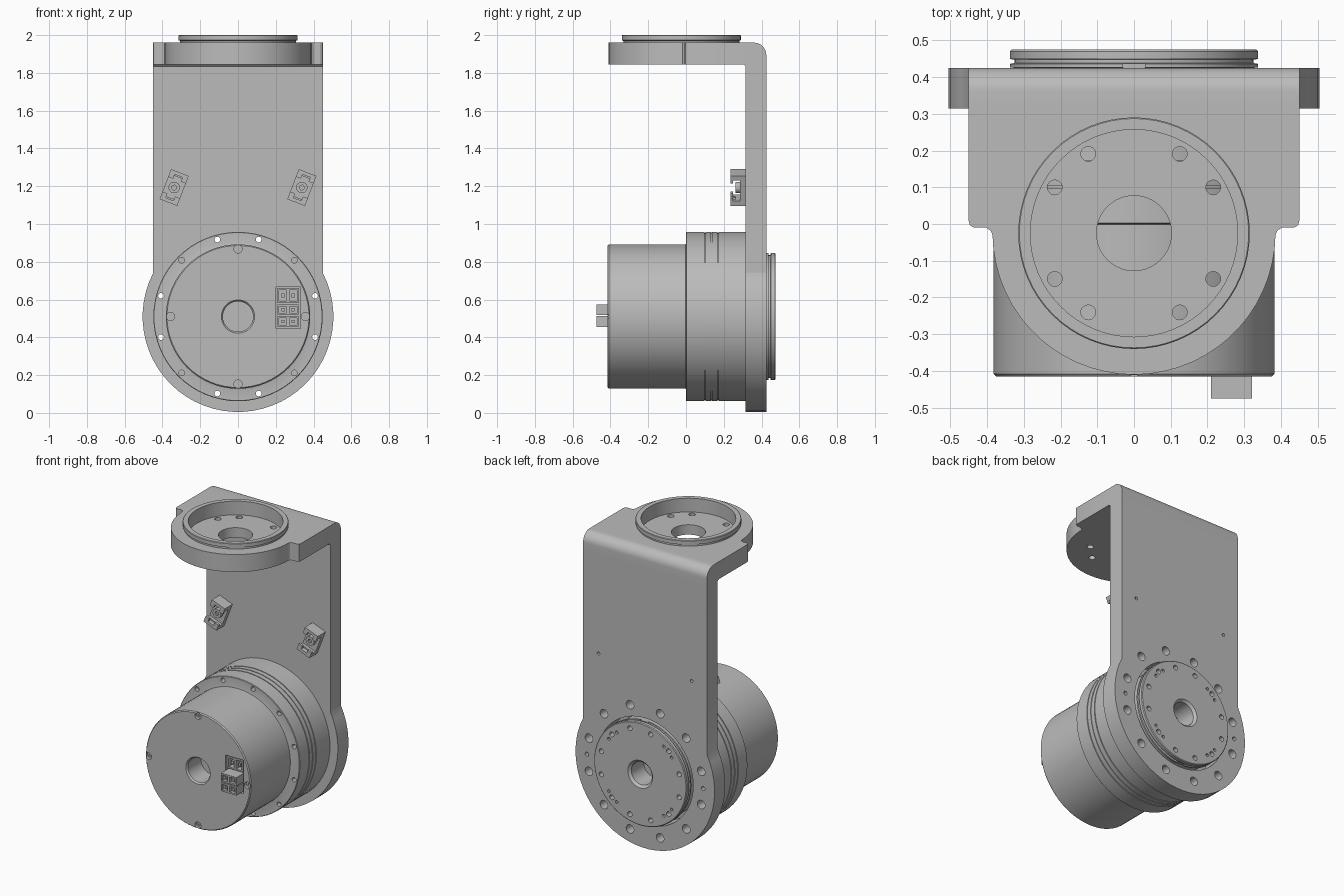
import bpy, bmesh
from math import sin, cos, radians, pi
from mathutils import Matrix, Vector

if "Cube" in bpy.data.objects:
    bpy.data.objects.remove(bpy.data.objects["Cube"])

grey = bpy.data.materials.new("machined grey")
grey.use_nodes = True
COLOUR = (0.5, 0.5, 0.5, 1)
grey.diffuse_color = COLOUR
grey.node_tree.nodes["Principled BSDF"].inputs["Base Color"].default_value = COLOUR

HUB = 0.51       # height of the joint axis
TOP_Y = -0.025   # y of the upper mounting ring
# Axis frames: local z becomes the joint axis (y) or the vertical axis
ALONG_Y = Matrix.Translation((0, 0, HUB)) @ Matrix.Rotation(-pi / 2, 4, 'X')
ALONG_Z = Matrix.Translation((0, TOP_Y, 0))


def finish(name, bm):
    bmesh.ops.recalc_face_normals(bm, faces=bm.faces)
    mesh = bpy.data.meshes.new(name)
    bm.to_mesh(mesh)
    bm.free()
    mesh.materials.append(grey)
    obj = bpy.data.objects.new(name, mesh)
    bpy.context.collection.objects.link(obj)
    return obj


def lathe(name, profile, frame, steps=64):
    """Revolve (radius, height) points, closed by the axis at both ends."""
    bm = bmesh.new()
    verts = [bm.verts.new((r, 0, h)) for r, h in profile]
    edges = [bm.edges.new(pair) for pair in zip(verts, verts[1:])]
    bmesh.ops.spin(bm, geom=verts + edges, cent=(0, 0, 0), axis=(0, 0, 1),
                   angle=2 * pi, steps=steps, use_duplicate=False)
    bmesh.ops.remove_doubles(bm, verts=bm.verts, dist=1e-5)
    bm.transform(frame)
    return finish(name, bm)


def prism(name, outline, start, depth):
    """Extrude an outline of 3D points by a depth vector."""
    bm = bmesh.new()
    face = bm.faces.new([bm.verts.new(Vector(p) + Vector(start)) for p in outline])
    new = bmesh.ops.extrude_face_region(bm, geom=[face])["geom"]
    bmesh.ops.translate(bm, vec=depth, verts=[v for v in new if isinstance(v, bmesh.types.BMVert)])
    return finish(name, bm)


def boxes(name, ranges, frame=Matrix()):
    """Boxes given as (x0, x1, y0, y1, z0, z1)."""
    bm = bmesh.new()
    for x0, x1, y0, y1, z0, z1 in ranges:
        place = Matrix.Translation(((x0 + x1) / 2, (y0 + y1) / 2, (z0 + z1) / 2))
        bmesh.ops.create_cube(bm, size=1, matrix=frame @ place @ Matrix.Diagonal((x1 - x0, y1 - y0, z1 - z0, 1)))
    return finish(name, bm)


def pins(name, frame, spots, r, h0, h1, steps=20):
    """Cylinders at local (x, y) spots from height h0 to h1."""
    bm = bmesh.new()
    for x, y in spots:
        bmesh.ops.create_cone(bm, cap_ends=True, segments=steps, radius1=r, radius2=r, depth=h1 - h0,
                              matrix=frame @ Matrix.Translation((x, y, (h0 + h1) / 2)))
    return finish(name, bm)


def ring(radius, angles):
    return [(radius * cos(radians(a)), radius * sin(radians(a))) for a in angles]


def combine(obj, tool, operation='DIFFERENCE'):
    mod = obj.modifiers.new("cut", 'BOOLEAN')
    mod.operation, mod.solver, mod.object = operation, 'EXACT', tool
    graph = bpy.context.evaluated_depsgraph_get()
    mesh = bpy.data.meshes.new_from_object(obj.evaluated_get(graph))
    obj.modifiers.clear()
    obj.data = mesh
    bpy.data.objects.remove(tool)


BOLTS = range(15, 375, 30)
THROUGH = [a for a in BOLTS if a % 90 != 45]

# Bracket: upright plate with round foot
foot = [(x, 0, z) for x, z in ring(0.505, range(153, 388, 6))]
plate = [(-0.45, 0, 1.4), *foot, (0.45, 0, 0.234), (0.45, 0, 1.4)]
plate[0], plate[-1] = (-0.45, 0, 1.335), (0.45, 0, 1.335)
bracket = prism("bracket", plate, (0, 0.315, HUB), (0, 0.11, 0))

# Bracket: rounded corner
bend = [(0, 0.36 + y, 1.895 + z) for y, z in ring(0.065, range(0, 91, 10))]
corner = [(0, 0.305, 1.845), (0, 0.315, 1.835), (0, 0.425, 1.835), *bend, (0, 0.305, 1.96)]
combine(bracket, prism("corner", corner, (-0.45, 0, 0), (0.9, 0, 0)), 'UNION')

# Bracket: shelf with round nose
side = [(0.385, -0.03), (0.39, -0.018), (0.402, -0.01), (0.435, -0.01), (0.447, -0.003), (0.45, 0.01), (0.45, 0.32)]
nose = [(x, y + TOP_Y, 0) for x, y in ring(0.385, range(186, 355, 6))]
shelf = [(-x, y, 0) for x, y in reversed(side)] + nose + [(x, y, 0) for x, y in side]
combine(bracket, prism("shelf", shelf, (0, 0, 1.845), (0, 0, 0.115)), 'UNION')

# Bracket: upper mounting ring, recess and holes
rim = [(0, 1.93), (0.307, 1.93), (0.307, 1.97), (0.315, 1.973), (0.315, 1.997), (0.312, 2), (0, 2)]
combine(bracket, lathe("rim", rim, ALONG_Z), 'UNION')
combine(bracket, pins("recess", ALONG_Z, [(0, 0)], 0.282, 1.91, 2.1, 64))
combine(bracket, pins("shelf_bore", ALONG_Z, [(0, 0)], 0.102, 1.7, 2.1, 40))
shelf_angles = [a for a in range(0, 360, 30) if a % 90]
combine(bracket, pins("shelf_holes", ALONG_Z, ring(0.249, shelf_angles), 0.02, 1.7, 2.1))

# Bracket: rotor opening, bolt holes and clip screw holes
combine(bracket, pins("opening", ALONG_Y, [(0, 0)], 0.35, 0.2, 0.5, 64))
combine(bracket, pins("counterbores", ALONG_Y, ring(0.422, BOLTS), 0.028, 0.36, 0.5))
combine(bracket, pins("bolt_holes", ALONG_Y, ring(0.422, THROUGH), 0.015, 0.2, 0.5))
combine(bracket, pins("dowel_holes", ALONG_Y, ring(0.422, (0, 180)), 0.013, 0.38, 0.5))
combine(bracket, pins("clip_holes", ALONG_Y, [(s * 0.338, HUB - 1.193) for s in (-1, 1)], 0.01, 0.38, 0.5))

# Motor housing: body, flange and seam grooves
housing_profile = [(0, -0.27), (0.08, -0.27), (0.08, -0.405), (0.088, -0.415), (0.376, -0.415), (0.382, -0.408),
                   (0.382, -0.002), (0.39, 0), (0.445, 0), (0.448, 0.003)]
for y, deep in ((0.1, 0.006), (0.135, 0.004), (0.17, 0.006)):
    housing_profile += [(0.448, y - 0.003), (0.448 - deep, y - 0.003), (0.448 - deep, y + 0.003), (0.448, y + 0.003)]
housing_profile += [(0.448, 0.315), (0, 0.315)]
housing = lathe("motor_housing", housing_profile, ALONG_Y)
combine(housing, pins("flange_holes", ALONG_Y, ring(0.422, THROUGH), 0.015, -0.1, 0.5))
combine(housing, pins("blind_holes", ALONG_Y, ring(0.422, range(45, 405, 90)), 0.015, -0.1, 0.03))
combine(housing, pins("screw_seats", ALONG_Y, ring(0.358, range(0, 360, 90)), 0.022, -0.5, -0.395))
combine(housing, boxes("socket_pocket", [(0.2, 0.33, -0.5, -0.36, 0.448, 0.667)]))
screws = pins("cover_screws", ALONG_Y, ring(0.358, range(0, 360, 90)), 0.017, -0.4, -0.405 + 0.02)
combine(screws, pins("screw_drives", ALONG_Y, ring(0.358, range(0, 360, 90)), 0.008, -0.5, -0.394, 6))

# Output rotor on the back
rotor_profile = [(0, 0.33), (0.075, 0.33), (0.075, 0.46), (0.09, 0.475), (0.332, 0.475), (0.337, 0.47), (0.337, 0.449),
                 (0.325, 0.447), (0.325, 0.438), (0.337, 0.436), (0.337, 0.426), (0.325, 0.425), (0.325, 0.31), (0, 0.31)]
rotor = lathe("output_rotor", rotor_profile, ALONG_Y)
combine(rotor, pins("rotor_holes", ALONG_Y, ring(0.292, BOLTS), 0.016, 0.44, 0.6))
small = [a + d for a in range(45, 405, 90) for d in (-8, 8)]
combine(rotor, pins("rotor_small_holes", ALONG_Y, ring(0.285, small), 0.01, 0.45, 0.6, 12))
combine(rotor, boxes("rim_notches", [(-0.03, 0.03, 0.42, 0.437, HUB + s * 0.335 - 0.015, HUB + s * 0.335 + 0.015)
                                     for s in (-1, 1)]))

# Cable connectors: two plugs stacked below an empty socket
columns = ((0.218, 0.258), (0.272, 0.312))
plugs = boxes("cable_plugs", [(0.209, 0.321, -0.475, -0.355, z, z + 0.056) for z in (0.456, 0.518)])
combine(plugs, boxes("plug_cells", [(a, b, -0.5, -0.455, z + 0.01, z + 0.046)
                                    for a, b in columns for z in (0.456, 0.518)]))
boxes("plug_contacts", [(a + 0.012, b - 0.012, -0.465, -0.45, z + 0.02, z + 0.036)
                        for a, b in columns for z in (0.456, 0.518)])
socket = boxes("cable_socket", [(0.207, 0.323, -0.408, -0.355, 0.582, 0.661)])
combine(socket, boxes("socket_cells", [(a, b, -0.5, -0.37, 0.592, 0.651) for a, b in columns]))
boxes("socket_contacts", [(a + 0.012, b - 0.012, -0.4, -0.365, 0.612, 0.632) for a, b in columns])

# Cable clips on the upright: base, hooked ends and screw boss
for label, s in (("left", 1), ("right", -1)):
    frame = Matrix.Translation((s * 0.338, 0, 1.193)) @ Matrix.Rotation(radians(21), 4, 'Y')
    clip = boxes(label + "_cable_clip", [(-0.05, 0.05, 0.285, 0.316, -0.085, 0.085)], frame)
    for e in (-1, 1):
        low, high = sorted((e * 0.058, e * 0.085))
        combine(clip, boxes("wall", [(-0.05, 0.05, 0.235, 0.3, low, high)], frame), 'UNION')
        low, high = sorted((e * 0.042, e * 0.07))
        combine(clip, boxes("lip", [(-0.05, 0.05, 0.235, 0.25, low, high)], frame), 'UNION')
        combine(clip, boxes("slot", [(-0.022, 0.022, 0.2, 0.262, *sorted((e * 0.03, e * 0.066)))], frame))
    spin = frame @ Matrix.Rotation(-pi / 2, 4, 'X')
    boss = pins(label + "_clip_screw", spin, [(0, 0)], 0.03, 0.262, 0.29)
    combine(boss, pins("drive", spin, [(0, 0)], 0.014, 0.2, 0.275, 6))

# Smooth shading with sharp edges kept
bpy.ops.object.select_all(action='DESELECT')
for obj in bpy.context.collection.objects:
    if obj.type == 'MESH' and grey.name in obj.data.materials:
        obj.select_set(True)
        bpy.context.view_layer.objects.active = obj
bpy.ops.object.shade_smooth_by_angle(angle=radians(30))
